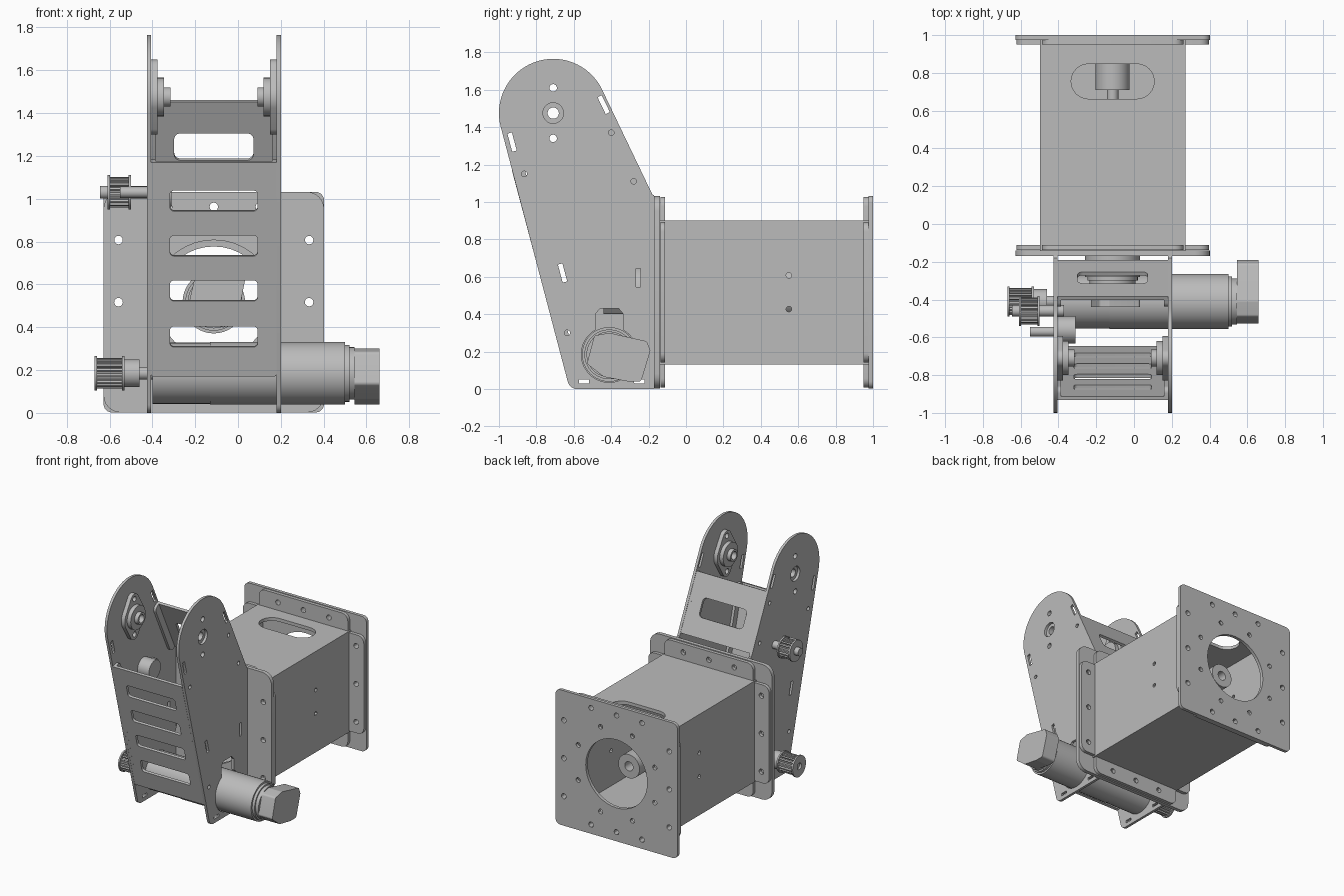
import bpy, bmesh, math
from math import cos, sin, pi, radians
from mathutils import Matrix, Vector

if "Cube" in bpy.data.objects:
    bpy.data.objects.remove(bpy.data.objects["Cube"])

grey = bpy.data.materials.new("machined grey")
grey.use_nodes = True
grey.diffuse_color = (0.5, 0.5, 0.5, 1)
grey.node_tree.nodes["Principled BSDF"].inputs["Base Color"].default_value = (0.5, 0.5, 0.5, 1)

CX, CZ = -0.113, 0.517          # axis of the box
HALF, BOX = 0.515, 0.385        # half sizes of end plates and box


# ---- outline helpers (2D loops) ----
def circle(r, x=0, y=0, n=40):
    return [(x + r * cos(2 * pi * i / n), y + r * sin(2 * pi * i / n)) for i in range(n)]


def rounded(pts, radii, seg=6):
    """Polygon with filleted corners; a zero radius keeps the corner."""
    out = []
    if not isinstance(radii, list):
        radii = [radii] * len(pts)
    for i, r in enumerate(radii):
        p = Vector(pts[i])
        a = (Vector(pts[i - 1]) - p).normalized()
        b = (Vector(pts[(i + 1) % len(pts)]) - p).normalized()
        if r == 0:
            out.append(tuple(p))
            continue
        half = a.angle(b) / 2
        centre = p + (a + b).normalized() * r / sin(half)
        v0 = p + a * r / math.tan(half) - centre
        v1 = p + b * r / math.tan(half) - centre
        turn = math.atan2(v0.x * v1.y - v0.y * v1.x, v0.dot(v1))
        for k in range(seg + 1):
            out.append(tuple(centre + Matrix.Rotation(turn * k / seg, 2) @ v0))
    return out


def rect(x, y, w, h, r=0.0, tilt=0.0):
    m = Matrix.Rotation(tilt, 2)
    corners = [(-w, -h), (w, -h), (w, h), (-w, h)]
    pts = [tuple(Vector((x, y)) + m @ (Vector(c) / 2)) for c in corners]
    return rounded(pts, min(r, 0.499 * min(w, h)))


# ---- solid helper: first loop is the outline, the others are holes ----
def plate(name, loops, frame, z0, z1):
    curve = bpy.data.curves.new(name, "CURVE")
    curve.dimensions, curve.fill_mode = "2D", "BOTH"
    curve.extrude = abs(z1 - z0) / 2
    for loop in loops:
        s = curve.splines.new("POLY")
        s.points.add(len(loop) - 1)
        for p, (x, y) in zip(s.points, loop):
            p.co = (x, y, 0, 1)
        s.use_cyclic_u = True
    temp = bpy.data.objects.new(name + "_outline", curve)
    bpy.context.collection.objects.link(temp)
    bpy.context.view_layer.update()
    mesh = bpy.data.meshes.new_from_object(temp.evaluated_get(bpy.context.evaluated_depsgraph_get()))
    bpy.data.objects.remove(temp)
    bm = bmesh.new()
    bm.from_mesh(mesh)
    bmesh.ops.remove_doubles(bm, verts=bm.verts, dist=1e-5)
    bmesh.ops.recalc_face_normals(bm, faces=bm.faces)
    bm.to_mesh(mesh)
    bm.free()
    mesh.materials.clear()
    mesh.materials.append(grey)
    mesh.shade_smooth()
    mesh.set_sharp_from_angle(angle=radians(30))
    ob = bpy.data.objects.new(name, mesh)
    ob.matrix_world = frame @ Matrix.Translation((0, 0, (z0 + z1) / 2))
    bpy.context.collection.objects.link(ob)
    return ob


def axes(x, y, z, origin=(0, 0, 0)):
    m = Matrix((x, y, z)).transposed().to_4x4()
    return Matrix.Translation(origin) @ m


def side_frame(y=0, z=0, x=0):
    """Local plane is (world y, world z); local z runs along world x."""
    return axes((0, 1, 0), (0, 0, 1), (1, 0, 0), (x, y, z))


def end_frame(y):
    """Local plane is (world x, world z), centred on the box axis."""
    return axes((1, 0, 0), (0, 0, 1), (0, -1, 0), (CX, y, CZ))


# ---- end plates ----
rim = [circle(0.02, s * 0.445, z, 12) for s in (-1, 1) for z in (-0.29, 0, 0.29)]
rim += [circle(0.02, x, s * 0.445, 12) for s in (-1, 1) for x in (-0.215, 0, 0.215)]
ring = [circle(0.018, 0.35 * cos(a), 0.35 * sin(a), 12)
        for a in [radians(22.5 + 45 * i) for i in range(8)]]
square = 2 * HALF
plate("front_end_plate", [rect(0, 0, square, square, 0.08), circle(0.29)] + rim,
      end_frame(-0.17), -0.03, 0)
plate("back_end_plate", [rect(0, 0, square, square, 0.04), circle(0.26)] + rim + ring,
      end_frame(1.0), 0, 0.025)

# ---- box panels with their bolting tabs ----
for k, side in enumerate(("top", "left", "bottom", "right")):
    turn = Matrix.Translation((CX, 0, CZ)) @ Matrix.Rotation(k * pi / 2, 4, "Y")
    holes = []
    if side == "top":
        holes = [rect(0, 0.755, 0.44, 0.185, 0.1)]
    elif side != "bottom":
        holes = [circle(0.015, x, 0.55, 12) for x in (-0.09, 0.09)]
    width = 2 * BOX if k % 2 else 0.72
    plate(side + "_panel", [rect(0, 0.418, width, 1.115)] + holes, turn, BOX - 0.025, BOX)
    tab = rounded([(-0.375, BOX - 0.025), (0.375, BOX - 0.025), (0.375, 0.51), (-0.375, 0.51)],
                  [0, 0, 0.05, 0.05])
    tab_holes = [circle(0.02, x, 0.445, 12) for x in ((-0.29, 0, 0.29) if k % 2 else (-0.215, 0, 0.215))]
    for name, y in (("front", -0.125), ("back", 0.9625)):
        f = turn @ Matrix.Translation((0, y, 0)) @ Matrix.Rotation(pi / 2, 4, "X")
        plate(f"{side}_{name}_tab", [tab] + tab_holes, f, -0.0125, 0.0125)

# ---- arm side plates ----
PY, PZ = -0.71, 1.475           # pivot
FRONT, BACK = radians(104.9), radians(115.7)   # slopes of the arm edges
arc = [(PY + 0.29 * cos(radians(a)), PZ + 0.29 * sin(radians(a)))
       for a in [25.7 + 169.2 * i / 32 for i in range(33)]]
foot = rounded([arc[-1], (-0.622, 0), (-0.17, 0)], [0, 0.05, 0])[1:]
arm = foot + [(-0.17, 1.035), (-0.18, 1.04)] + arc
arm_holes = [circle(0.055, PY, PZ)]
arm_holes += [circle(0.02, PY, PZ + d, 16) for d in (-0.135, 0.135)]
arm_holes += [circle(0.015, y, z, 16) for y, z in
              ((-0.865, 1.15), (-0.635, 0.3), (-0.4, 1.37), (-0.28, 1.11))]
arm_holes += [rect(y, z, 0.1, 0.025, 0.003, t) for y, z, t in
              ((-0.93, 1.32, FRONT), (-0.66, 0.62, FRONT), (-0.44, 1.52, BACK), (-0.255, 0.595, pi / 2))]
arm_holes += [rect(y, 0.04, 0.055, 0.02, 0.003) for y in (-0.545, -0.25)]
MY, MZ = -0.41, 0.185           # drive motor axis
a0 = math.asin(0.075 / 0.15)
keyhole = [(MY + 0.15 * cos(t), MZ + 0.15 * sin(t))
           for t in [pi / 2 + a0 + (2 * pi - 2 * a0) * i / 36 for i in range(37)]]
keyhole += [(MY + 0.075, 0.40), (MY + 0.05, 0.43), (MY - 0.05, 0.43), (MY - 0.075, 0.40)]
for name, s in (("left", 1), ("right", -1)):
    x = CX + s * 0.303
    cut = [keyhole] if s > 0 else [circle(0.04, MY, MZ)]
    plate(name + "_arm_plate", [arm] + arm_holes + cut, side_frame(x=x), -0.01, 0.01)
    # flanged pivot bearing on the inner face
    oval = rounded([(0, 0.22), (-0.135, 0), (0, -0.22), (0.135, 0)], [0.05, 0.1, 0.05, 0.1], 10)
    bolts = [circle(0.02, 0, d, 16) for d in (-0.135, 0.135)]
    f = side_frame(PY, PZ, CX + s * 0.293)
    plate(name + "_bearing_flange", [oval, circle(0.03)] + bolts, f, 0, -s * 0.03)
    plate(name + "_bearing_body", [circle(0.09), circle(0.03)], f, -s * 0.03, -s * 0.06)
    plate(name + "_bearing_collar", [circle(0.045), circle(0.03)], f, -s * 0.06, -s * 0.09)

# ---- slanted cross panels, folded along both sides ----
front = Matrix.Translation((CX, -0.622, 0)) @ Matrix.Rotation(FRONT, 4, "X")
slots = [rect(0, z / 0.967, 0.41, 0.1, 0.02) for z in (0.355, 0.57, 0.78, 0.99)]
plate("front_cross_panel", [rect(0, 0.693, 0.585, 1.035, 0.01)] + slots, front, -0.022, -0.002)
back = Matrix.Translation((CX, -0.18, 1.04)) @ Matrix.Rotation(BACK, 4, "X")
plate("back_cross_panel", [rect(0, 0.245, 0.585, 0.445, 0.01), rect(0, 0.235, 0.37, 0.14, 0.03)],
      back, 0.002, 0.022)


def front_y(z):
    return -0.62 - 0.266 * z


def back_y(z):
    return -0.182 - 0.482 * (z - 1.04)


for name, s in (("left", 1), ("right", -1)):
    f = side_frame(x=CX + s * 0.283)
    fold = [(front_y(0.18), 0.18), (front_y(0.2) + 0.07, 0.2),
            (front_y(1.19) + 0.07, 1.19), (front_y(1.17), 1.17)]
    plate(name + "_front_fold", [rounded(fold, [0, 0.03, 0.03, 0])], f, -0.01, 0.01)
    fold = [(back_y(1.06), 1.06), (back_y(1.46), 1.46),
            (back_y(1.43) - 0.08, 1.43), (back_y(1.03) - 0.08, 1.03)]
    plate(name + "_back_fold", [rounded(fold, [0, 0, 0.035, 0.035])], f, -0.01, 0.01)


# ---- geared motors: local z runs from gearbox face to end cap ----
def motor(name, f):
    for part, r, a, b in (("gearbox", 0.143, 0, 0.27), ("body", 0.146, 0.27, 0.9),
                          ("step", 0.133, 0.9, 0.92), ("neck", 0.122, 0.92, 0.945),
                          ("shaft", 0.03, -0.12, 0)):
        plate(f"{name}_{part}", [circle(r)], f, a, b)
    cap = [(-0.12, -0.05), (-0.08, 0.1), (0, 0.115), (0.2, 0.07),
           (0.22, 0.02), (0.17, -0.145), (0.1, -0.145), (-0.03, -0.12)]
    plate(name + "_end_cap", [rounded(cap, 0.018)], f, 0.945, 1.06)


motor("arm_motor", side_frame(MY, MZ, -0.4))
motor("spin_motor", axes((0, 0, 1), (-1, 0, 0), (0, -1, 0), (CX, 0.62, CZ)))
plate("output_hub", [circle(0.09), circle(0.035)], end_frame(0.85), 0, 0.14)


# ---- toothed belt pulleys outside the right arm plate ----
def pulley(name, y, z, x0, x1):
    f = side_frame(y, z)
    n = 20
    teeth = []
    for i in range(n):
        for d, r in ((0, 0.072), (0.45, 0.072), (0.55, 0.058), (0.9, 0.058)):
            a = 2 * pi * (i + d) / n
            teeth.append((r * cos(a), r * sin(a)))
    plate(name + "_teeth", [teeth, circle(0.025)], f, x0, x1)
    for side, a in (("outer", x0), ("inner", x1 - 0.012)):
        plate(f"{name}_{side}_rim", [circle(0.08), circle(0.025)], f, a, a + 0.012)


pulley("drive_pulley", MY, MZ, -0.67, -0.53)
plate("drive_pulley_hub", [circle(0.065)], side_frame(MY, MZ), -0.53, -0.46)
plate("drive_pulley_shaft", [circle(0.03)], side_frame(MY, MZ), -0.655, -0.4)
pulley("idler_pulley", -0.46, 1.03, -0.61, -0.5)
plate("idler_shaft", [circle(0.03)], side_frame(-0.46, 1.03), -0.645, -0.37)

# ---- angle sensor inside the right arm plate ----
plate("sensor_body", [circle(0.072)], side_frame(-0.56, 1.03), -0.41, -0.31)
plate("sensor_shaft", [circle(0.026)], side_frame(-0.57, 1.03), -0.55, -0.4)
